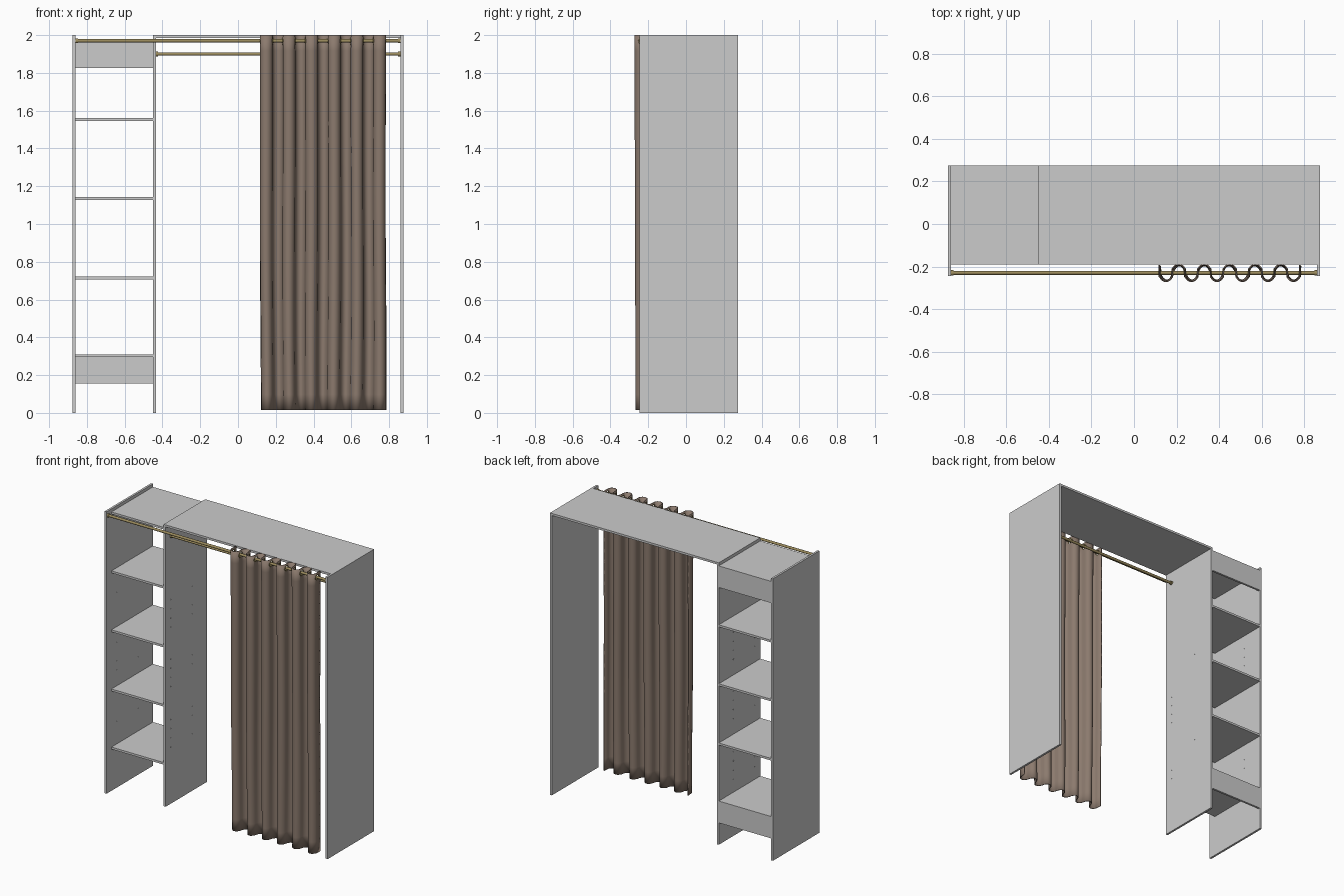
import bpy, bmesh, math
from mathutils import Matrix

if "Cube" in bpy.data.objects:
    bpy.data.objects.remove(bpy.data.objects["Cube"])


def material(name, rgb):
    m = bpy.data.materials.new(name)
    m.diffuse_color = (*rgb, 1)
    m.use_nodes = True
    m.node_tree.nodes["Principled BSDF"].inputs["Base Color"].default_value = m.diffuse_color
    return m


GREY = material("panel_grey", (0.6, 0.6, 0.6))
GOLD = material("brass", (0.33, 0.26, 0.11))
BROWN = material("curtain_brown", (0.26, 0.195, 0.155))


def make(name, bm, mat, smooth=False):
    bmesh.ops.recalc_face_normals(bm, faces=bm.faces)
    me = bpy.data.meshes.new(name)
    bm.to_mesh(me)
    bm.free()
    ob = bpy.data.objects.new(name, me)
    bpy.context.collection.objects.link(ob)
    if mat:
        me.materials.append(mat)
    if smooth:
        bpy.ops.object.select_all(action='DESELECT')
        ob.select_set(True)
        bpy.context.view_layer.objects.active = ob
        bpy.ops.object.shade_smooth_by_angle(angle=math.radians(40))
    return ob


def board(name, x0, x1, y0, y1, z0, z1):
    bm = bmesh.new()
    m = (Matrix.Translation(((x0 + x1) / 2, (y0 + y1) / 2, (z0 + z1) / 2))
         @ Matrix.Diagonal((x1 - x0, y1 - y0, z1 - z0, 1)))
    bmesh.ops.create_cube(bm, size=1, matrix=m)
    return make(name, bm, GREY)


def add_rod(bm, x0, x1, y, z, r, seg=24):
    m = Matrix.Translation(((x0 + x1) / 2, y, z)) @ Matrix.Rotation(math.pi / 2, 4, 'Y')
    bmesh.ops.create_cone(bm, cap_ends=True, segments=seg, radius1=r, radius2=r,
                          depth=x1 - x0, matrix=m)


W, T = 0.875, 0.015              # half width, board thickness
BACK, FRONT, INNER = 0.275, -0.245, -0.19
DIV0, DIV1 = -0.45, -0.435       # divider sides

# Upright panels and the wide top board
board("left_panel", -W, -W + T, FRONT, BACK, 0, 2)
board("right_panel", W - T, W, FRONT, BACK, 0, 2)
board("divider_panel", DIV0, DIV1, INNER, BACK, 0, 2 - T)
board("wide_top", DIV0, W - T, INNER, BACK, 2 - T, 2)

# Shelves and back rails of the narrow unit
for i, top in enumerate((0.31, 0.722, 1.142, 1.56, 1.978)):
    board(f"shelf_{i + 1}", -W + T, DIV0, INNER, BACK, top - T, top)
board("lower_back_rail", -W + T, DIV0, BACK - T, BACK, 0.155, 0.295)
board("upper_back_rail", -W + T, DIV0, BACK - T, BACK, 1.825, 1.963)

# Shelf pin dots on the inner upright faces
bm = bmesh.new()
for x in (-W + T, DIV0, DIV1):
    for y in (-0.13, 0.11):
        for zc in (0.5, 0.93, 1.35):
            for k in (-1.5, -0.5, 0.5, 1.5):
                add_rod(bm, x - 0.001, x + 0.001, y, zc + k * 0.065, 0.004, 8)
make("shelf_pins", bm, GREY)

# Curtain rod and hanging rod with end flanges
RY, RZ = -0.23, 1.97
for name, x0, y, z in (("curtain_rod", -W + T, RY, RZ), ("hanging_rod", DIV1, -0.13, 1.9)):
    bm = bmesh.new()
    add_rod(bm, x0, W - T, y, z, 0.009)
    add_rod(bm, x0, x0 + 0.012, y, z, 0.013)
    add_rod(bm, W - T - 0.012, W - T, y, z, 0.013)
    make(name, bm, GOLD, True)

# Curtain: serpentine profile at the top relaxing into softer folds below
X0, LOOPS, R = 0.12, 11, 0.03
profile = [(X0, RY + 0.038)]
for i in range(LOOPS):
    s = -1 if i % 2 == 0 else 1
    for k in range(11):
        a = math.pi * k / 10
        profile.append((X0 + R + 2 * R * i - R * math.cos(a),
                        RY + s * (0.01 + R * math.sin(a))))
profile.append((X0 + 2 * R * LOOPS, RY + 0.038))

bm = bmesh.new()
rows, n = [], len(profile)
for j in range(25):
    z = 2 - (2 - 0.015) * j / 24
    f = j / 24
    row = []
    for k, (x, y) in enumerate(profile):
        even = X0 + 2 * R * LOOPS * k / (n - 1)
        xx = x + (even - x) * 0.6 * f + 0.004 * f * math.sin(3 * z + 9 * x)
        row.append(bm.verts.new((xx, RY + (y - RY) * (1 - 0.15 * f), z)))
    rows.append(row)
for a, b in zip(rows, rows[1:]):
    for k in range(n - 1):
        bm.faces.new((a[k], a[k + 1], b[k + 1], b[k]))
curtain = make("curtain", bm, BROWN, True)
sol = curtain.modifiers.new("thickness", 'SOLIDIFY')
sol.thickness, sol.offset = 0.006, 0

# Eyelet holes
bm = bmesh.new()
add_rod(bm, X0 - 0.05, X0 + 2 * R * LOOPS + 0.05, RY, RZ, 0.018)
cutter = make("eyelet_cutter", bm, None)
cutter.hide_render = True
cutter.display_type = 'WIRE'
cut = curtain.modifiers.new("eyelets", 'BOOLEAN')
cut.object, cut.operation, cut.solver = cutter, 'DIFFERENCE', 'EXACT'

# Eyelet rings around the rod
for i in range(LOOPS + 1):
    bpy.ops.mesh.primitive_torus_add(major_radius=0.019, minor_radius=0.004,
                                     major_segments=24, minor_segments=8,
                                     location=(X0 + 2 * R * i, RY, RZ),
                                     rotation=(0, math.pi / 2, 0))
    ring = bpy.context.object
    ring.name = f"eyelet_ring_{i + 1}"
    ring.data.materials.append(GOLD)
    bpy.ops.object.shade_smooth()
